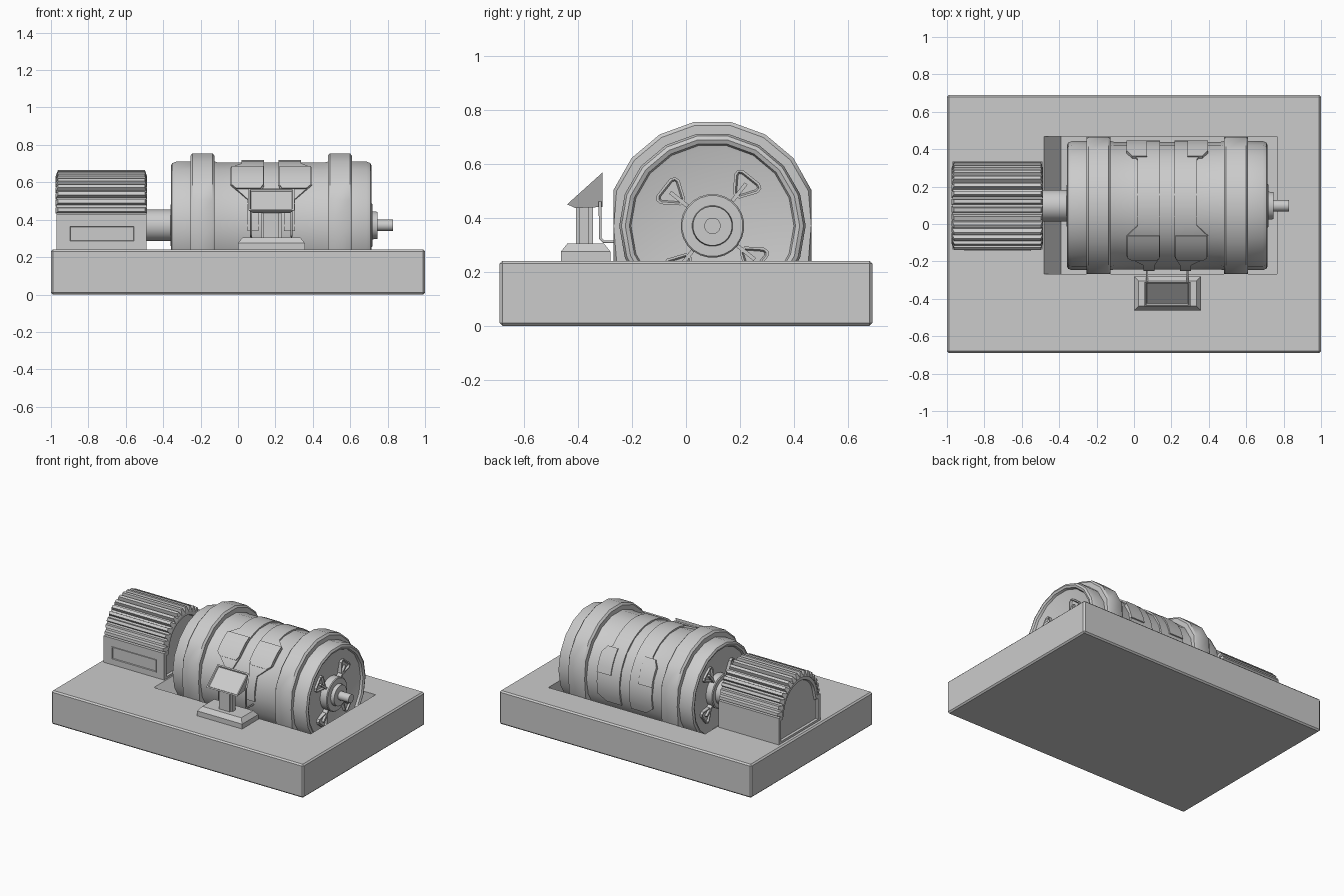
import bpy, bmesh, math
from mathutils import Vector, Matrix

if "Cube" in bpy.data.objects:
    bpy.data.objects.remove(bpy.data.objects["Cube"])

CY, CZ = 0.098, 0.37      # drum axis
MID = 0.178               # middle of the drum along x


def finish(name, bm, angle=None, bevel=0, segs=1):
    bmesh.ops.recalc_face_normals(bm, faces=bm.faces[:])
    me = bpy.data.meshes.new(name)
    bm.to_mesh(me)
    bm.free()
    ob = bpy.data.objects.new(name, me)
    bpy.context.collection.objects.link(ob)
    bpy.ops.object.select_all(action='DESELECT')
    ob.select_set(True)
    bpy.context.view_layer.objects.active = ob
    if bevel:
        m = ob.modifiers.new("Bevel", 'BEVEL')
        m.width, m.segments = bevel, segs
    if angle:
        bpy.ops.object.shade_smooth_by_angle(angle=math.radians(angle))
    return ob


def prism(bm, a, b):
    """Closed solid between two matching outlines."""
    va = [bm.verts.new(p) for p in a]
    vb = [bm.verts.new(p) for p in b]
    n = len(va)
    caps = [bm.faces.new(va), bm.faces.new(vb)]
    for i in range(n):
        bm.faces.new((va[i], va[(i + 1) % n], vb[(i + 1) % n], vb[i]))
    return caps


def box(bm, x0, x1, y0, y1, z0, z1, taper=0):
    def rect(z, t):
        return [(x0 + t, y0 + t, z), (x1 - t, y0 + t, z), (x1 - t, y1 - t, z), (x0 + t, y1 - t, z)]
    return prism(bm, rect(z0, 0), rect(z1, taper))


def lathe(name, pts, n, angle=35):
    """Turn (x, r) points around the drum axis; flat side on top, r is to the flat."""
    bm = bmesh.new()
    rings = []
    for x, r in pts:
        r /= math.cos(math.pi / n)
        rings.append([bm.verts.new((x, CY + r * math.sin(2 * math.pi * (i + .5) / n),
                                    CZ + r * math.cos(2 * math.pi * (i + .5) / n))) for i in range(n)])
    for a, b in zip(rings, rings[1:]):
        for i in range(n):
            bm.faces.new((a[i], a[(i + 1) % n], b[(i + 1) % n], b[i]))
    bm.faces.new(rings[0])
    bm.faces.new(rings[-1])
    for v in bm.verts:      # bands are trimmed to fit the pit
        v.co.y = max(CY - .366, min(CY + .366, v.co.y))
        v.co.z = max(.005, v.co.z)
    return finish(name, bm, angle)


def recess(bm, faces, width, depth):
    bmesh.ops.recalc_face_normals(bm, faces=bm.faces[:])
    bmesh.ops.inset_individual(bm, faces=faces, thickness=width, depth=0)
    bmesh.ops.inset_individual(bm, faces=faces, thickness=.006, depth=-depth)


# plinth with a sunken pit that has a sloped left wall
bm = bmesh.new()
box(bm, -1, 1, -.69, .69, 0, .24)
plinth = finish("plinth", bm, bevel=.01)
bm = bmesh.new()
side = [(-.48, .24), (-.39, .12), (.765, .12), (.765, .3), (-.48, .3)]
prism(bm, [(x, -.268, z) for x, z in side], [(x, .468, z) for x, z in side])
cutter = finish("pit_cutter", bm)
cutter.hide_render = True
m = plinth.modifiers.new("Pit", 'BOOLEAN')
m.object, m.operation, m.solver = cutter, 'DIFFERENCE', 'EXACT'
bpy.context.view_layer.objects.active = plinth
for mod in ("Bevel", "Pit"):
    bpy.ops.object.modifier_apply(modifier=mod)
bpy.data.objects.remove(cutter)

# drum shell, symmetric about its middle, with dished ends
half = [(.488, .12), (.512, .285), (.515, .297), (.53, .303), (.537, .318), (.53, .332), (.51, .34),
        (.42, .34), (.30, .34), (.285, .336), (.10, .336)]
profile = [(MID - x, r) for x, r in half] + [(MID + x, r) for x, r in reversed(half)]
lathe("drum_shell", profile, 18)

# two raised bands round the drum
for label, x0, x1 in (("left", -.255, -.125), ("right", .48, .61)):
    lathe(label + "_band", [(x0, .33), (x0, .372), (x0 + .012, .385), (x1 - .012, .385), (x1, .372), (x1, .33)], 18)

# hubs and shafts
lathe("right_hub", [(.65, .117), (.715, .117), (.72, .112), (.72, .075), (.745, .072), (.745, .03), (.83, .03)], 24)
lathe("left_hub", [(-.29, .117), (-.355, .117), (-.36, .11), (-.36, .084), (-.5, .084)], 24)

# triangular lugs with spokes on both drum ends
for label, s in (("left", -1), ("right", 1)):
    bm = bmesh.new()
    for k in range(4):
        ang = math.radians(51.5 + 90 * k)
        u = Vector((0, math.cos(ang), math.sin(ang)))
        w = Vector((0, -math.sin(ang), math.cos(ang)))
        c = Vector((MID, CY, CZ))

        def ring(pts, x):
            return [c + u * a + w * b + Vector((s * x, 0, 0)) for a, b in pts]
        tri = [(.14, -.014), (.2, -.056), (.22, -.056), (.232, -.04), (.232, .04), (.22, .056), (.2, .056), (.14, .014)]
        caps = prism(bm, ring(tri, .47), ring(tri, .52))
        recess(bm, [caps[1]], .009, .012)
        rod = [(.09, -.007), (.2, -.007), (.2, .007), (.09, .007)]
        prism(bm, ring(rod, .48), ring(rod, .524))
    finish(label + "_end_lugs", bm)


# curved armour plates wrapped over the drum; rows are (angle from top to front, x0, x1)
def wrapped_plate(name, rows, r0, r1, mirror):
    bm = bmesh.new()
    fine = []
    for (a0, p0, q0), (a1, p1, q1) in zip(rows, rows[1:]):
        n = max(1, math.ceil(abs(a1 - a0) / 8))
        fine += [(a0 + (a1 - a0) * i / n, p0 + (p1 - p0) * i / n, q0 + (q1 - q0) * i / n) for i in range(n)]
    fine.append(rows[-1])
    loops = []
    for a, p, q in fine:
        t = math.radians(a)
        if mirror:
            p, q = 2 * MID - p, 2 * MID - q
        loops.append([bm.verts.new((x, CY - r * math.sin(t), CZ + r * math.cos(t)))
                      for x, r in ((p, r0), (p, r1), (q, r1), (q, r0))])
    for a, b in zip(loops, loops[1:]):
        for i in range(4):
            bm.faces.new((a[i], a[(i + 1) % 4], b[(i + 1) % 4], b[i]))
    bm.faces.new(loops[0])
    bm.faces.new(loops[-1])
    return finish(name, bm, 30)


armour = [(-112, .02, .14), (-104, -.04, .14), (-58, -.04, .14), (-46, .02, .14), (18, .02, .14),
          (28, -.04, .14), (51, -.04, .14), (66, .05, .11), (95, .05, .11)]
pad = [(27, -.035, .135), (52, -.035, .135), (56, -.01, .12)]
back_pad = [(-78, -.04, .07), (-56, -.04, .07), (-48, -.01, .07)]
for label, mir in (("left", False), ("right", True)):
    wrapped_plate(label + "_armour_plate", armour, .325, .349, mir)
    wrapped_plate(label + "_front_pad", pad, .33, .357, mir)
    wrapped_plate(label + "_back_pad", back_pad, .33, .357, mir)

# motor housing: arch section with recessed ends and a front panel
MY, MZ, X0, X1 = .098, .43, -.97, -.49
arch = [(MY - .235, .23), (MY + .235, .23), (MY + .235, MZ)]
arch += [(MY + .213 * math.cos(math.pi * i / 20), MZ + .213 * math.sin(math.pi * i / 20)) for i in range(21)]
arch += [(MY - .235, MZ)]
bm = bmesh.new()
ends = prism(bm, [(X0, y, z) for y, z in arch], [(X1, y, z) for y, z in arch])
recess(bm, ends, .035, .015)
finish("motor_housing", bm, 25)

bm = bmesh.new()
faces = box(bm, -.905, -.55, MY - .242, MY - .22, .28, .37)
bmesh.ops.recalc_face_normals(bm, faces=bm.faces[:])
recess(bm, [f for f in bm.faces if f.normal.y < -.9], .008, .012)
finish("motor_front_panel", bm)

# cooling fins along the arch
bm = bmesh.new()
for i in range(16):
    t = math.pi * (i + .5) / 16
    u = Vector((0, math.cos(t), math.sin(t)))
    w = Vector((0, -math.sin(t), math.cos(t)))
    o = Vector((0, MY, MZ))

    def fin(r, h, x0, x1):
        return [o + u * r + w * b + Vector((x, 0, 0)) for x, b in ((x0, -h), (x1, -h), (x1, h), (x0, h))]
    prism(bm, fin(.2, .017, X0 - .006, X1 + .004), fin(.237, .010, X0 + .008, X1 - .008))
finish("motor_fins", bm)

# control console: chamfered foot, post and tilted display
bm = bmesh.new()
box(bm, 0, .357, -.463, -.28, .23, .275)
box(bm, 0, .357, -.463, -.28, .275, .305, .024)
finish("console_foot", bm)
bm = bmesh.new()
box(bm, .135, .22, -.408, -.345, .3, .45)
for x in (.125, .215):
    box(bm, x, x + .018, -.395, -.36, .3, .45)
finish("console_post", bm)

bm = bmesh.new()
outline = [(-.44, .45), (-.31, .567), (-.31, .44), (-.41, .436)]
inset = [0, 0, .025, .025]
prism(bm, [(.055 + t, y, z) for (y, z), t in zip(outline, inset)],
      [(.301 - t, y, z) for (y, z), t in zip(outline, inset)])
bmesh.ops.recalc_face_normals(bm, faces=bm.faces[:])
recess(bm, [f for f in bm.faces if f.normal.z > .5 and f.normal.y < -.3], .013, .008)
finish("console_display", bm)

# pipes from the display back to the drum
for label, x in (("left", .07), ("right", .286)):
    cu = bpy.data.curves.new(label + "_pipe", 'CURVE')
    cu.dimensions, cu.bevel_depth, cu.bevel_resolution = '3D', .006, 1
    cu.use_fill_caps = True
    sp = cu.splines.new('POLY')
    path = [(-.318, .46), (-.318, .325), (-.305, .312), (-.22, .31)]
    sp.points.add(len(path) - 1)
    for p, (y, z) in zip(sp.points, path):
        p.co = (x, y, z, 1)
    bpy.context.collection.objects.link(bpy.data.objects.new(label + "_pipe", cu))
